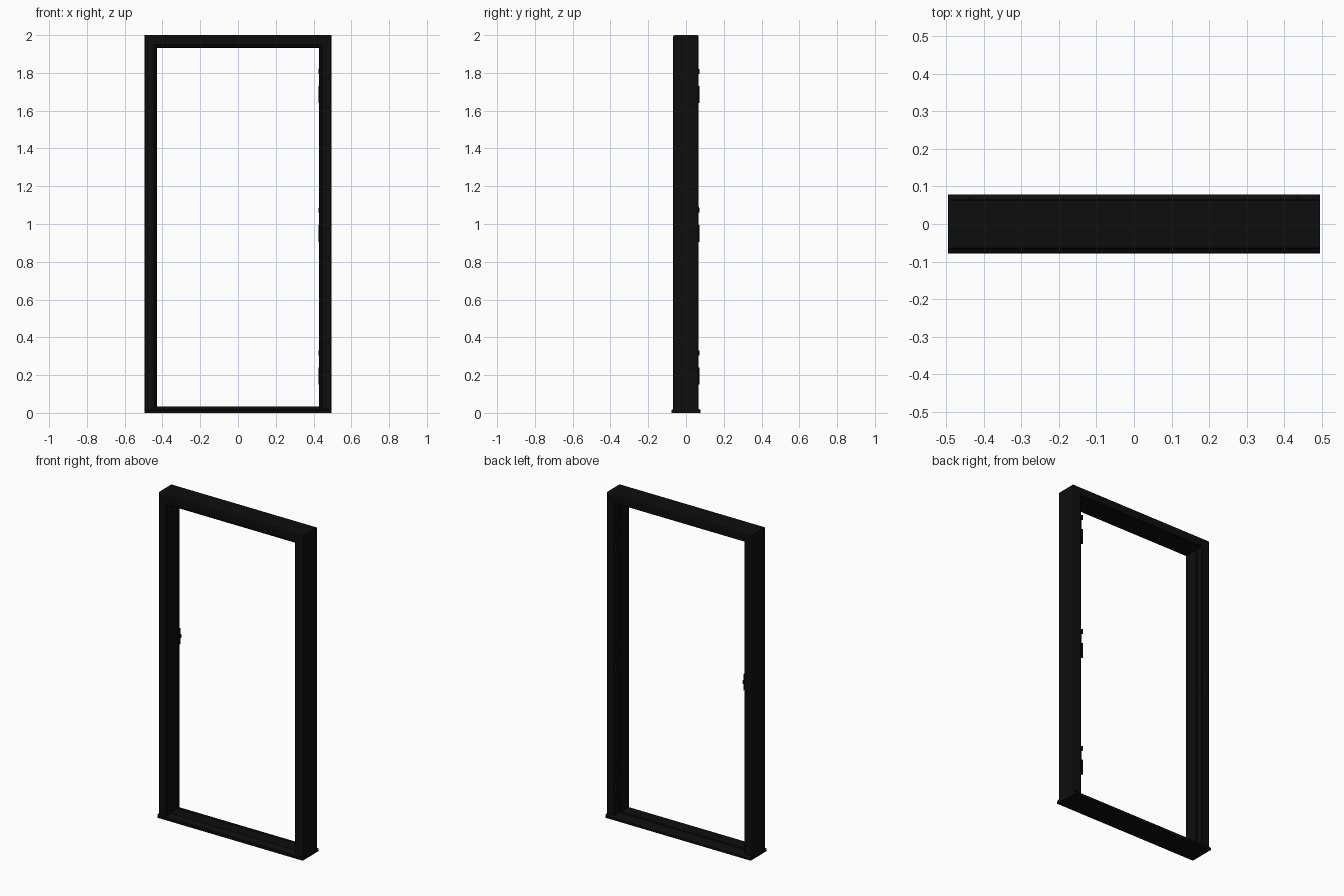
import bpy, bmesh, math

if "Cube" in bpy.data.objects:
    bpy.data.objects.remove(bpy.data.objects["Cube"])

black = bpy.data.materials.new("black_paint")
black.diffuse_color = (0.004, 0.004, 0.004, 1)
black.use_nodes = True
black.node_tree.nodes["Principled BSDF"].inputs["Base Color"].default_value = black.diffuse_color

W, H = 0.4955, 2.0


def finish(name, bm, bevel=0.0):
    bmesh.ops.recalc_face_normals(bm, faces=bm.faces)
    me = bpy.data.meshes.new(name)
    bm.to_mesh(me)
    bm.free()
    ob = bpy.data.objects.new(name, me)
    bpy.context.collection.objects.link(ob)
    me.materials.append(black)
    if bevel:
        m = ob.modifiers.new("edge", 'BEVEL')
        m.width, m.segments = bevel, 2
    return ob


def loft(name, rings):
    bm = bmesh.new()
    vs = [[bm.verts.new(p) for p in r] for r in rings]
    n = len(vs[0])
    for a, b in zip(vs, vs[1:]):
        for i in range(n):
            j = (i + 1) % n
            bm.faces.new((a[i], a[j], b[j], b[i]))
    bm.faces.new(vs[0])
    bm.faces.new(vs[-1])
    return finish(name, bm)


def box(name, x0, x1, y0, y1, z0, z1, bevel=0.0):
    bm = bmesh.new()
    bmesh.ops.create_cube(bm, size=1)
    for v in bm.verts:
        v.co = ((x0 + x1) / 2 + v.co.x * (x1 - x0),
                (y0 + y1) / 2 + v.co.y * (y1 - y0),
                (z0 + z1) / 2 + v.co.z * (z1 - z0))
    return finish(name, bm, bevel)


def cylinder(name, x, y, z0, z1, r):
    bm = bmesh.new()
    bmesh.ops.create_cone(bm, cap_ends=True, segments=20, radius1=r, radius2=r, depth=z1 - z0)
    bmesh.ops.translate(bm, verts=bm.verts, vec=(x, y, (z0 + z1) / 2))
    ob = finish(name, bm)
    for p in ob.data.polygons:
        p.use_smooth = len(p.vertices) == 4
    return ob


# Jambs and header: one mitred profile (inset from outside, y) with a door rebate at the back
profile = [(0.008, -0.068), (0.050, -0.068), (0.053, -0.064), (0.061, -0.064),
           (0.067, -0.057), (0.067, 0.024), (0.064, 0.027), (0.055, 0.027),
           (0.055, 0.062), (0.051, 0.066), (0.008, 0.066), (0.002, 0.063),
           (0.0, 0.058), (0.0, -0.060), (0.002, -0.065)]
loft("door_frame", [[(-W + d, y, 0.004) for d, y in profile],
                    [(-W + d, y, H - d) for d, y in profile],
                    [(W - d, y, H - d) for d, y in profile],
                    [(W - d, y, 0.004) for d, y in profile]])

# Threshold, with sloped front and back noses
sill = [(-0.078, 0.0), (-0.078, 0.013), (-0.074, 0.018), (-0.066, 0.020),
        (-0.050, 0.035), (0.027, 0.035), (0.030, 0.030), (0.060, 0.024),
        (0.074, 0.018), (0.078, 0.013), (0.078, 0.0)]
loft("threshold", [[(s * W, y, z) for y, z in sill] for s in (-1, 1)])

# Three hinges in the rebate of the right jamb
for i, z in enumerate((0.15, 0.905, 1.64)):
    box(f"hinge_leaf_{i}", 0.4375, 0.442, 0.034, 0.066, z, z + 0.18, 0.0008)
    cylinder(f"hinge_barrel_{i}", 0.434, 0.065, z, z + 0.09, 0.0065)
    cylinder(f"hinge_tip_{i}", 0.434, 0.065, z + 0.155, z + 0.18, 0.0065)

# Strike plate with a curled lip on the left jamb
box("strike_plate", -0.442, -0.4385, 0.034, 0.066, 1.03, 1.13, 0.0008)
box("strike_lip", -0.441, -0.433, 0.062, 0.069, 1.07, 1.09, 0.001)
